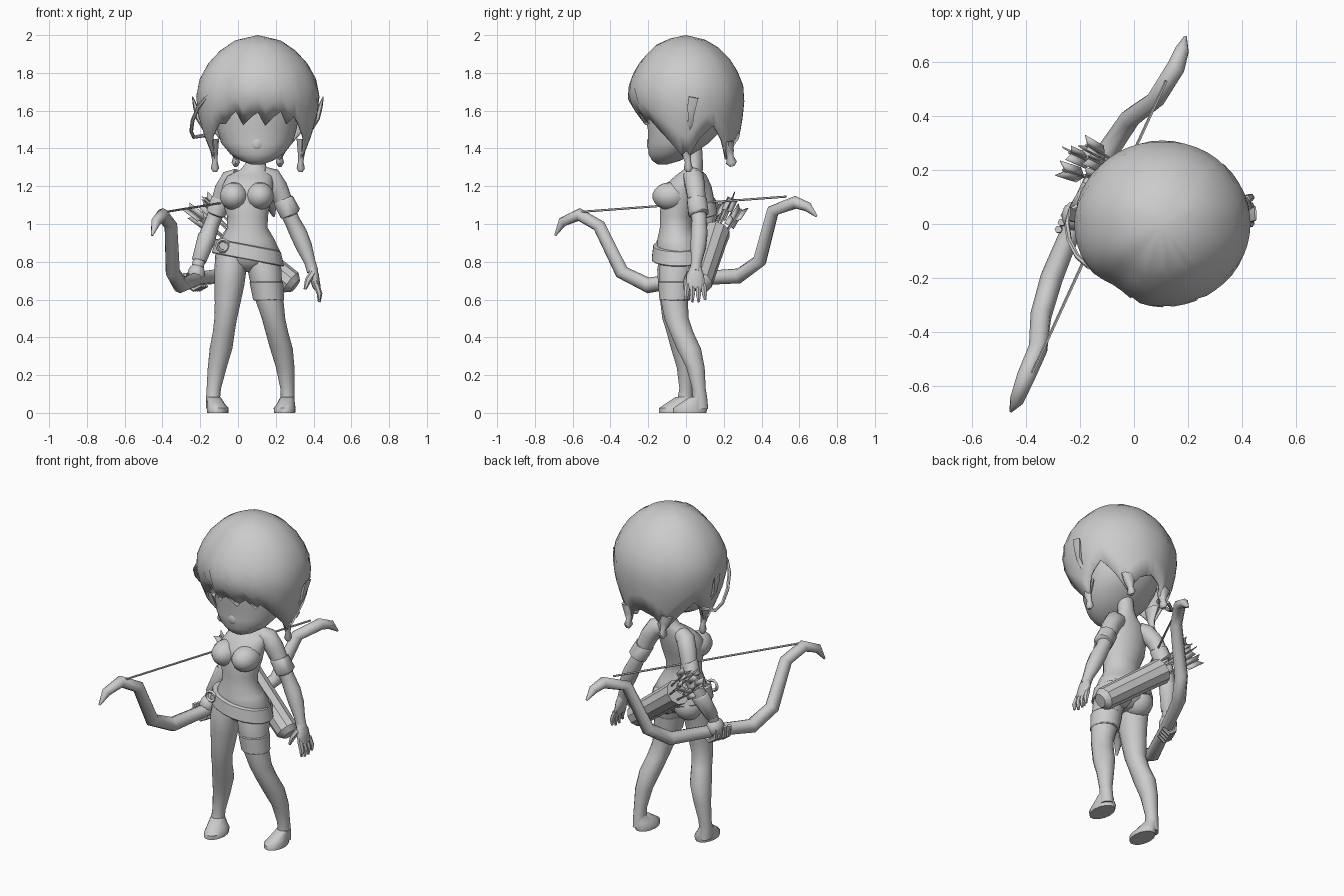
import bpy, bmesh, math
from mathutils import Vector

grey = bpy.data.materials.new("plain_grey")
grey.diffuse_color = (0.6, 0.6, 0.6, 1)


def finish(name, bm, angle=50):
    bmesh.ops.recalc_face_normals(bm, faces=bm.faces)
    me = bpy.data.meshes.new(name)
    bm.to_mesh(me)
    bm.free()
    ob = bpy.data.objects.new(name, me)
    bpy.context.collection.objects.link(ob)
    me.materials.append(grey)
    bpy.ops.object.select_all(action='DESELECT')
    ob.select_set(True)
    bpy.context.view_layer.objects.active = ob
    bpy.ops.object.shade_smooth_by_angle(angle=math.radians(angle))
    return ob


def loft(name, rows, sides=12, level=False, tilt=0.0, angle=50, ref=(0, 1, 0)):
    """Skin elliptical rings (x, y, z, ru, rv); level keeps the rings horizontal."""
    bm = bmesh.new()
    pts = [Vector(r[:3]) for r in rows]
    rings = []
    for i, r in enumerate(rows):
        if level:
            u, v = Vector((1, 0, tilt)), Vector((0, 1, 0))
        else:
            t = (pts[min(i + 1, len(pts) - 1)] - pts[max(i - 1, 0)]).normalized()
            w = Vector(ref)
            if abs(t.dot(w)) > 0.85:
                w = Vector((0, 0, 1))
            u = w.cross(t).normalized()
            v = t.cross(u)
        ring = []
        for k in range(sides):
            a = 2 * math.pi * k / sides
            ring.append(bm.verts.new(pts[i] + u * r[3] * math.cos(a) + v * r[-1] * math.sin(a)))
        rings.append(ring)
    for a, b in zip(rings, rings[1:]):
        for k in range(sides):
            j = (k + 1) % sides
            bm.faces.new((a[k], a[j], b[j], b[k]))
    bm.faces.new(rings[0])
    bm.faces.new(rings[-1])
    return finish(name, bm, angle)


def ball(name, c, r):
    bm = bmesh.new()
    bmesh.ops.create_uvsphere(bm, u_segments=14, v_segments=9, radius=1)
    for v in bm.verts:
        v.co = Vector(c) + Vector((v.co.x * r[0], v.co.y * r[1], v.co.z * r[2]))
    return finish(name, bm)


def interp(table, x):
    for (a, p), (b, q) in zip(table, table[1:]):
        if x <= b:
            return p + (q - p) * (x - a) / (b - a)
    return table[-1][1]


# hair: dome whose hem height varies with the angle from the front
HX = 0.105
DOME = [(1.25, .2), (1.33, .23), (1.4, .255), (1.47, .285), (1.55, .31), (1.64, .327),
        (1.72, .325), (1.79, .30), (1.87, .25), (1.96, .155), (1.985, .08), (2.0, 0)]
HEM = [(0, 1.56), (38, 1.57), (50, 1.5), (75, 1.4), (92, 1.33), (105, 1.45), (120, 1.52),
       (135, 1.44), (150, 1.34), (165, 1.43), (180, 1.46)]
bm = bmesh.new()
N, M = 48, 8
top = bm.verts.new((HX, 0, 2))
prev = None
for m in range(1, M + 1):
    ring = []
    for k in range(N):
        a = 2 * math.pi * k / N
        deg = math.degrees(min(a, 2 * math.pi - a))
        hem = interp(HEM, deg)
        if deg < 45:
            hem += (0.03, -0.04, 0.0)[k % 3]
        z = 2 - (2 - hem) * (m / M) ** 1.5
        r = interp(DOME, z)
        if a > math.pi:
            r *= 1 - .08 * math.exp(-((deg - 35) / 15) ** 2)
        front = max(0, math.cos(a)) * max(0, 1.66 - z) * 0.5
        back = max(0, -math.cos(a)) * max(0, 1.6 - z) * 0.12
        ring.append(bm.verts.new((HX + r * math.sin(a), -(r * 0.945 - front + back) * math.cos(a), z)))
    for k in range(N):
        j = (k + 1) % N
        if prev:
            bm.faces.new((prev[k], prev[j], ring[j], ring[k]))
        else:
            bm.faces.new((top, ring[j], ring[k]))
    prev = ring
hair = finish("hair", bm, 60)
solid = hair.modifiers.new("thickness", 'SOLIDIFY')
solid.thickness, solid.offset = 0.012, -1

# drop-ended hair locks and pointed ears on both sides
for s, side in ((1, "left"), (-1, "right")):
    loft(f"side_lock_{side}", [(HX + s * .235, 0, 1.45, .03, .055), (HX + s * .23, .0, 1.37, .018, .025),
         (HX + s * .227, .01, 1.33, .014, .016), (HX + s * .227, .012, 1.295, .022, .024),
         (HX + s * .227, .012, 1.275, .01, .01)], 8)
    loft(f"back_lock_{side}", [(HX + s * .125, .225, 1.44, .05, .025), (HX + s * .12, .228, 1.39, .03, .025),
         (HX + s * .117, .235, 1.355, .014, .018), (HX + s * .117, .24, 1.325, .022, .03),
         (HX + s * .117, .245, 1.305, .01, .012)], 8)
    loft(f"ear_{side}", [(HX + s * .27, .02, 1.5, .02, .02), (HX + s * .315, .025, 1.56, .014, .016),
         (HX + s * .33, .03, 1.62, .013, .026), (HX + s * .345, .04, 1.67, .004, .03)], 6)
loft("curled_strand", [(-.13, -.17, 1.70, .01), (-.17, -.155, 1.67, .01), (-.21, -.12, 1.62, .01),
     (-.24, -.06, 1.55, .01), (-.248, .0, 1.49, .01), (-.235, .05, 1.46, .01), (-.17, .09, 1.47, .01)], 6)

# head with chin and nose
loft("head", [(.1, -.125, 1.315, .03, .025), (.1, -.105, 1.335, .085, .075), (.1, -.08, 1.37, .14, .12),
     (.1, -.04, 1.43, .19, .165), (.1, -.005, 1.5, .21, .2), (.1, 0, 1.6, .225, .225),
     (.1, 0, 1.7, .22, .22), (.1, 0, 1.8, .15, .15)], 18, True)
ball("nose", (.1, -.19, 1.425), (.035, .018, .035))

# torso, neck and bust
loft("torso", [(.05, -.03, .745, .04, .06), (.05, -.03, .79, .145, .11), (.055, -.035, .85, .17, .125),
     (.052, -.045, .92, .14, .108), (.05, -.052, .98, .107, .088), (.05, -.052, 1.04, .108, .088),
     (.045, -.035, 1.12, .128, .1), (.05, -.02, 1.2, .135, .1), (.065, .015, 1.255, .12, .072),
     (.085, .04, 1.29, .07, .05), (.095, .045, 1.33, .048, .045), (.1, .04, 1.42, .045, .045)], 18, True)
for x, side in ((.115, "left"), (-.022, "right")):
    ball(f"bust_{side}", (x, -.083, 1.147), (.076, .095, .074))
for x, side in ((.125, "left"), (-.02, "right")):
    ball(f"seat_cheek_{side}", (x, .005, .81), (.09, .088, .09))

# slanted belt with a ring buckle
loft("belt", [(.053, -.038, .81, .187, .142), (.053, -.038, .815, .19, .145), (.053, -.04, .885, .174, .135),
     (.053, -.04, .89, .165, .127)], 18, True, -.19, 30)
bm = bmesh.new()
grid = []
for i in range(10):
    a = 2 * math.pi * i / 10
    grid.append([bm.verts.new((-.08 + (.03 + .01 * math.cos(b)) * math.cos(a), -.145 + .01 * math.sin(b),
                 .885 + (.03 + .01 * math.cos(b)) * math.sin(a))) for b in (0, 1.57, 3.14, 4.71)])
for i in range(10):
    for k in range(4):
        g, h, j = grid[i], grid[(i + 1) % 10], (k + 1) % 4
        bm.faces.new((g[k], g[j], h[j], h[k]))
finish("belt_ring", bm)

# legs, feet and thigh band
loft("leg_right", [(-.03, -.04, .84, .09, .1), (-.04, -.06, .76, .085, .095), (-.045, -.065, .68, .079, .085),
     (-.055, -.065, .58, .068, .072), (-.065, -.065, .5, .06, .062), (-.075, -.045, .43, .058, .06),
     (-.09, -.015, .34, .06, .066), (-.11, .0, .24, .05, .05), (-.128, .0, .13, .038, .036),
     (-.132, -.005, .08, .037, .04), (-.13, -.005, .02, .038, .045)], 14, True)
loft("leg_left", [(.125, -.03, .84, .09, .1), (.14, -.05, .76, .09, .095), (.15, -.06, .68, .083, .085),
     (.17, -.06, .58, .072, .072), (.188, -.05, .5, .062, .066), (.205, -.025, .43, .06, .064),
     (.23, .015, .34, .06, .066), (.25, .05, .24, .049, .05), (.261, .068, .13, .037, .037),
     (.262, .073, .08, .036, .04), (.262, .075, .02, .036, .044)], 14, True)
for side, x, y, dx in (("right", -.13, 0, .045), ("left", .262, .075, -.03)):
    loft(f"foot_{side}", [(x + dx * .5, y - .055, 0, .056, .09), (x + dx * .5, y - .052, .025, .058, .093),
         (x + dx * .3, y - .038, .047, .048, .075), (x, y - .01, .085, .037, .045)], 14, True)
loft("thigh_band", [(.163, -.06, .595, .078, .079), (.162, -.06, .6, .082, .083),
     (.15, -.06, .69, .089, .09), (.15, -.06, .695, .084, .086)], 14, True, 0, 30)

# arms with armbands and a bracer
loft("arm_left", [(.13, .03, 1.26, .045), (.175, .04, 1.245, .056), (.21, .05, 1.19, .054), (.25, .06, 1.1, .046),
     (.285, .07, 1.02, .041), (.32, .07, .95, .046), (.35, .065, .88, .043), (.38, .055, .8, .03),
     (.395, .05, .75, .03)], 10)
loft("arm_right", [(-.0, .04, 1.25, .045), (-.04, .06, 1.235, .054), (-.075, .09, 1.18, .05),
     (-.105, .115, 1.09, .043), (-.135, .12, 1.01, .04), (-.16, .1, .94, .045), (-.185, .07, .87, .041),
     (-.21, .04, .79, .032), (-.215, .03, .76, .032)], 10)
loft("armband_left", [(.238, .058, 1.13, .05), (.24, .058, 1.125, .055), (.278, .066, 1.055, .056),
     (.28, .067, 1.05, .045)], 10)
loft("armband_right", [(-.09, .105, 1.13, .048), (-.092, .105, 1.125, .052), (-.118, .116, 1.055, .052),
     (-.12, .117, 1.05, .042)], 10)
loft("bracer_right", [(-.16, .1, .94, .045), (-.162, .099, .935, .05), (-.207, .045, .805, .038),
     (-.208, .043, .8, .03)], 10)

# open left hand
loft("hand_left", [(.39, .052, .77, .026, .03), (.402, .05, .73, .026, .048), (.415, .048, .67, .022, .054),
     (.42, .048, .655, .014, .047)], 10)
for i in range(4):
    y = .008 + i * .028
    loft(f"finger_left_{i + 1}", [(.415, y, .68, .016), (.432, y + (i - 1.5) * .004, .63, .015),
         (.43, y + (i - 1.5) * .006, .58 + .012 * abs(i - 1.5), .007)], 6)
loft("thumb_left", [(.395, .02, .74, .019), (.37, -.0, .7, .017), (.355, -.008, .655, .008)], 6)

# bow, bowstring and gripping right hand
BOW = [(-.455, -.692, .94, .006), (-.435, -.655, 1.01, .026), (-.40, -.565, 1.05, .034), (-.355, -.46, .99, .036),
       (-.345, -.34, .745, .04), (-.305, -.2, .675, .042), (-.215, .02, .71, .036), (-.09, .28, .725, .04),
       (-.015, .39, .805, .038), (.08, .46, 1.07, .034), (.155, .58, 1.115, .034), (.178, .645, 1.09, .026),
       (.19, .692, 1.04, .006)]
loft("bow", BOW, 8, ref=(.91, -.41, 0))
loft("bowstring", [(-.375, -.55, 1.065, .006), (.12, .53, 1.145, .006)], 5)
ball("fist_right", (-.22, .03, .735), (.048, .055, .055))
for i in range(4):
    t = i * .026
    p = Vector((-.235 + t * .43, -.02 + t, .70))
    loft(f"finger_right_{i + 1}", [(p.x - .045, p.y, .74, .014), (p.x - .04, p.y, .685, .015),
         (p.x, p.y, .655, .014), (p.x + .04, p.y, .675, .009)], 6)

# quiver slung across the lower back
A, B = Vector((.28, .075, .69)), Vector((-.06, .16, .955))
D = (B - A).normalized()
L = (B - A).length


def along(d, r):
    return (*(A + D * d), r)


loft("quiver", [along(-.03, .04), along(0, .066), along(L - .08, .07), along(L, .074),
     along(L, .062), along(L - .05, .058)], 10, angle=35)

# arrows with three-bladed fletching
U = D.cross(Vector((0, 0, 1))).normalized()
V = D.cross(U)
for n in range(5):
    a = 2 * math.pi * n / 5
    off = U * .036 * math.cos(a) + V * .036 * math.sin(a)
    s = A + D * (L - .1) + off
    e = A + D * (L + .17 + .025 * (n % 3)) + off * 1.7 + Vector((0, .04, .02))
    d = (e - s).normalized()
    loft(f"arrow_shaft_{n + 1}", [(*s, .006), (*e, .006)], 5)
    bm = bmesh.new()
    for k in range(3):
        w = U * math.cos(a + k * 2.094) + V * math.sin(a + k * 2.094)
        quad = [e - d * .1, e - d * .085 + w * .032, e + d * .015 + w * .032, e - d * .01]
        bm.faces.new([bm.verts.new(q) for q in quad])
    f = finish(f"arrow_fletching_{n + 1}", bm)
    f.modifiers.new("thickness", 'SOLIDIFY').thickness = 0.004
